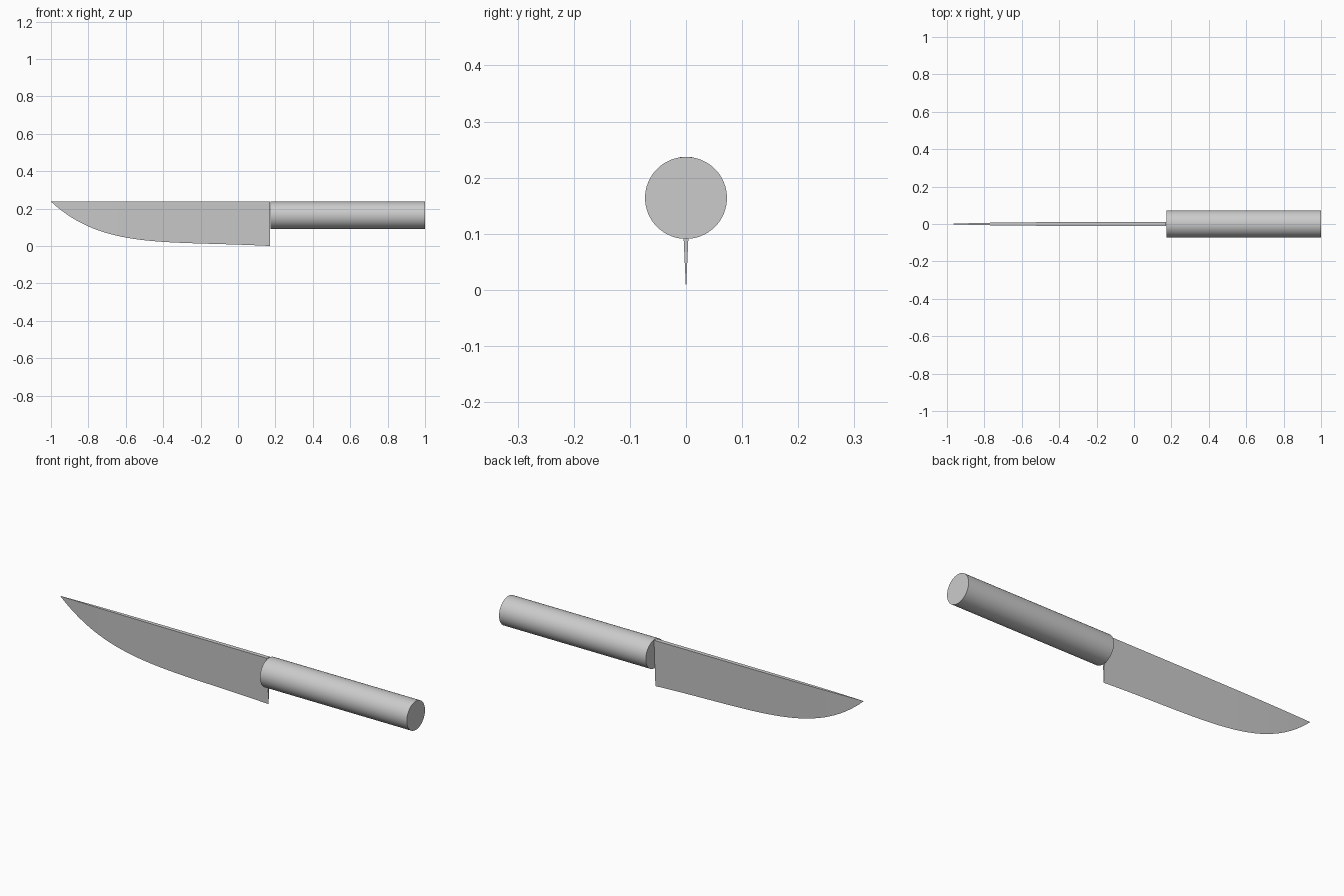
import bpy, bmesh, math
from mathutils import Vector
from mathutils.geometry import interpolate_bezier

if "Cube" in bpy.data.objects:
    bpy.data.objects.remove(bpy.data.objects["Cube"])


def flat_material(name, rgb):
    mat = bpy.data.materials.new(name)
    mat.diffuse_color = (*rgb, 1.0)
    mat.use_nodes = True
    mat.node_tree.nodes["Principled BSDF"].inputs["Base Color"].default_value = mat.diffuse_color
    return mat


steel = flat_material("light grey", (0.6, 0.6, 0.6))
SPINE_Z = 0.237
JOIN_X = 0.175

# Blade: a wedge, thick at the spine and sharp along a curved cutting edge
edge = interpolate_bezier(Vector((-1, 0, SPINE_Z)), Vector((-0.72, 0, -0.02)),
                          Vector((-0.4, 0, 0.03)), Vector((0.172, 0, 0)), 33)
bm = bmesh.new()
cut = [bm.verts.new(p) for p in edge]
sides = {}
for s in (-1, 1):
    sides[s] = [cut[0]]
    for p in edge[1:]:
        half = 0.046 * (SPINE_Z - p.z)
        sides[s].append(bm.verts.new((p.x, s * half, SPINE_Z)))
for i in range(len(edge) - 1):
    for a, b in ((cut, sides[-1]), (sides[-1], sides[1]), (sides[1], cut)):
        loop = list(dict.fromkeys((a[i], a[i + 1], b[i + 1], b[i])))
        bm.faces.new(loop)
# Heel of the blade
bm.faces.new((cut[-1], sides[1][-1], sides[-1][-1]))
bmesh.ops.recalc_face_normals(bm, faces=bm.faces)
mesh = bpy.data.meshes.new("blade")
bm.to_mesh(mesh)
bm.free()
blade = bpy.data.objects.new("blade", mesh)
bpy.context.collection.objects.link(blade)
blade.data.materials.append(steel)

# Handle: a plain round bar
radius = 0.073
bpy.ops.mesh.primitive_cylinder_add(
    vertices=64, radius=radius, depth=1 - JOIN_X,
    location=((1 + JOIN_X) / 2, 0, SPINE_Z - radius),
    rotation=(0, math.pi / 2, 0))
handle = bpy.context.object
handle.name = "handle"
handle.data.materials.append(steel)

# Smooth shading with crisp edges
for obj in (blade, handle):
    bpy.ops.object.select_all(action='DESELECT')
    obj.select_set(True)
    bpy.context.view_layer.objects.active = obj
    bpy.ops.object.shade_smooth_by_angle(angle=math.radians(30))
